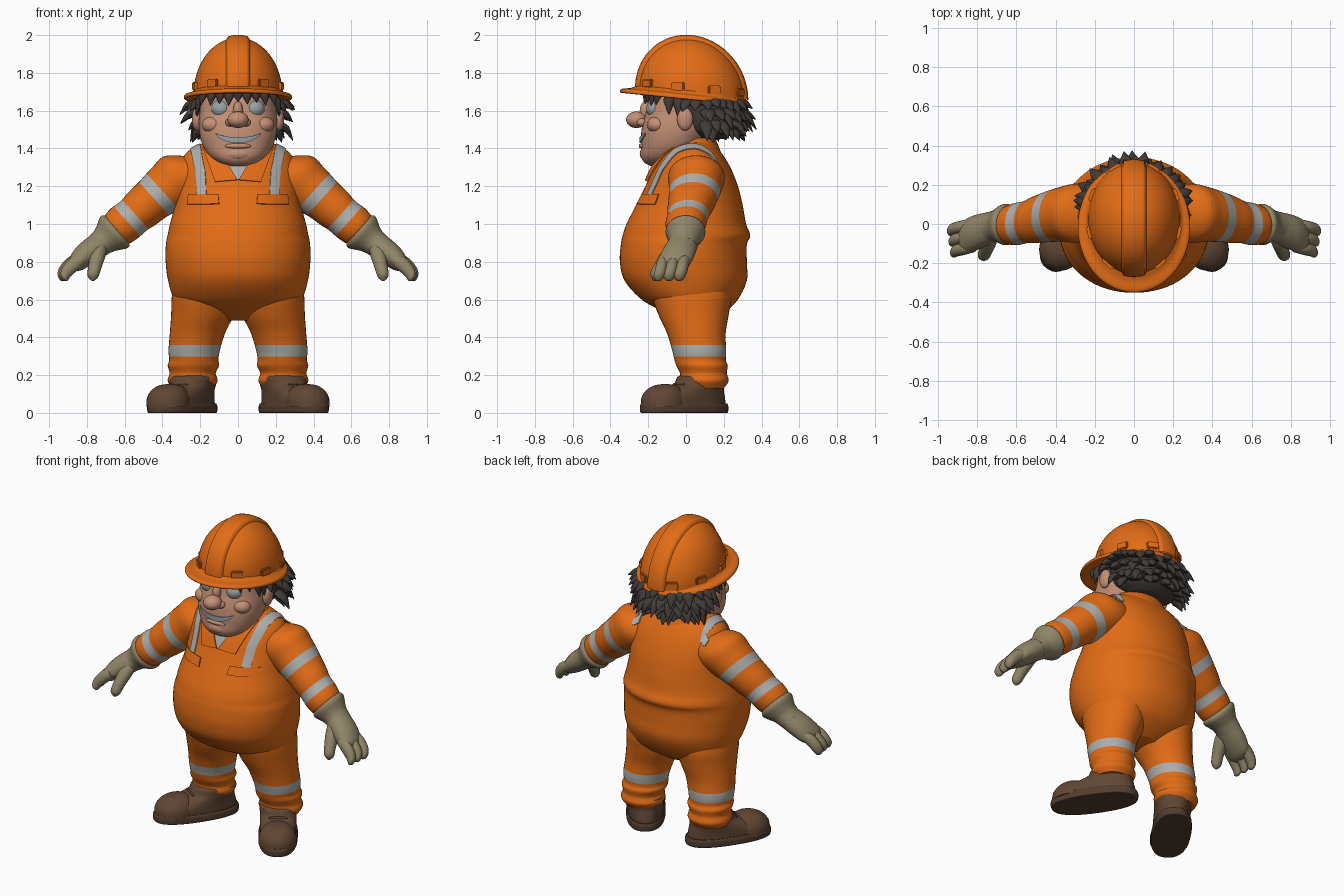
import bpy, bmesh, math, random
from mathutils import Vector, Matrix
from mathutils.bvhtree import BVHTree

if "Cube" in bpy.data.objects:
    bpy.data.objects.remove(bpy.data.objects["Cube"])
random.seed(4)
Y, Z = Vector((0, 1, 0)), Vector((0, 0, 1))
SIDES = ((1, "left"), (-1, "right"))


def material(name, *rgb):
    m = bpy.data.materials.new(name)
    m.use_nodes = True
    m.diffuse_color = (*rgb, 1)
    m.node_tree.nodes["Principled BSDF"].inputs["Base Color"].default_value = (*rgb, 1)
    return m


orange = material("work orange", .76, .15, .008)
silver = material("reflective grey", .42, .42, .41)
skin = material("skin", .56, .28, .18)
hair_mat = material("dark hair", .055, .045, .04)
glove_mat = material("khaki glove", .28, .235, .14)
boot_mat = material("brown leather", .12, .062, .034)
sole_mat = material("dark sole", .085, .047, .027)
glass = material("eye and teeth grey", .31, .36, .38)


def finish(name, bm, mats, rule=None):
    """Turn a bmesh into a smooth object, colouring faces by a rule."""
    bmesh.ops.recalc_face_normals(bm, faces=bm.faces)
    for f in bm.faces:
        f.smooth = True
        f.material_index = rule(f.calc_center_median()) if rule else 0
    mesh = bpy.data.meshes.new(name)
    bm.to_mesh(mesh)
    bm.free()
    mesh.set_sharp_from_angle(angle=math.radians(50))
    for m in mats:
        mesh.materials.append(m)
    obj = bpy.data.objects.new(name, mesh)
    bpy.context.scene.collection.objects.link(obj)
    return obj


def surface(name, f, nu, nv, mats, rule=None, wrap=True, thick=0):
    """Grid of points f(u, v); wrapped ones are closed tubes with caps."""
    bm = bmesh.new()
    div = nu if wrap else nu - 1
    rows = [[bm.verts.new(f(i / div, j / (nv - 1))) for i in range(nu)] for j in range(nv)]
    for a, b in zip(rows, rows[1:]):
        for i in range(div):
            k = (i + 1) % nu
            bm.faces.new((a[i], a[k], b[k], b[i]))
    if wrap:
        bm.faces.new(rows[0])
        bm.faces.new(rows[-1])
    if thick:
        bmesh.ops.recalc_face_normals(bm, faces=bm.faces)
        bmesh.ops.solidify(bm, geom=bm.faces[:], thickness=thick)
    return finish(name, bm, mats, rule)


def loft(name, secs, mats, axis=Z, side=None, s=1, n=40, nv=48, power=2, shear=0, rule=None):
    """Smooth tube through sections (x, y, z, side radius, other radius)."""
    axis = Vector(axis).normalized()
    side = Vector(side).normalized() if side else Y.cross(axis).normalized()
    other = axis.cross(side)
    secs = [Vector(c) for c in secs]

    def f(u, v):
        t = v * (len(secs) - 1)
        i = min(int(t), len(secs) - 2)
        t -= i
        b, c = secs[i], secs[i + 1]
        a, d = secs[max(i - 1, 0)], secs[min(i + 2, len(secs) - 1)]
        q = b + (c - a) * (t / 2) + (2 * a - 5 * b + 4 * c - d) * (t * t / 2) \
            + (3 * b - a - 3 * c + d) * (t ** 3 / 2)
        co, si = math.cos(u * math.tau), math.sin(u * math.tau)
        ca = math.copysign(abs(co) ** (2 / power), co) * max(q[3], .001)
        sa = math.copysign(abs(si) ** (2 / power), si) * max(q[4], .001)
        p = Vector(q[:3]) + side * ca + other * sa
        return (s * p.x, p.y, p.z + shear * p.y)
    return surface(name, f, n, nv, mats, rule)


def ball(name, loc, radii, mat):
    bm = bmesh.new()
    bmesh.ops.create_uvsphere(bm, u_segments=28, v_segments=18, radius=1,
                              matrix=Matrix.LocRotScale(Vector(loc), None, Vector(radii)))
    return finish(name, bm, [mat])


def tree_of(*objs):
    bm = bmesh.new()
    for o in objs:
        bm.from_mesh(o.data)
    return BVHTree.FromBMesh(bm)


def drape(name, f, tree, mat, lift, ray=True, nu=10, nv=24):
    """Thin plate laid over a surface, from the front or at the nearest point."""
    def g(u, v):
        p = Vector(f(u, v))
        hit = tree.ray_cast(Vector((p.x, -2, p.z)), Y) if ray else (None,)
        if hit[0] is None:
            hit = tree.find_nearest(p)
        return hit[0] + (-Y if ray else hit[1]) * lift
    return surface(name, g, nu, nv, [mat], wrap=False, thick=.007)


def quad(s, a, b, c, d):
    """Bilinear patch in the front plane."""
    a, b, c, d = (Vector((s * x, 0, z)) for x, z in (a, b, c, d))
    return lambda u, v: a.lerp(b, u).lerp(d.lerp(c, u), v)


# Torso: height, half width, front, back
outline = [(.49, .1, -.04, .14), (.54, .25, -.13, .215), (.6, .335, -.235, .275),
           (.7, .37, -.325, .322), (.8, .383, -.35, .322), (.89, .382, -.345, .322),
           (.94, .373, -.335, .34), (1, .36, -.315, .318), (1.1, .335, -.265, .3),
           (1.2, .325, -.215, .275), (1.3, .31, -.17, .235), (1.38, .27, -.12, .185),
           (1.43, .18, -.07, .14), (1.45, .1, -.03, .11)]
torso = loft("overall_body", [(0, (f + b) / 2, z, w, (b - f) / 2) for z, w, f, b in outline],
             [orange], n=72, nv=90, power=2.1)

# Sleeves, with two bands across the arm direction
arm_dir = Vector((.74, 0, -.67))


def sleeve_band(c):
    p = arm_dir.dot((abs(c.x), c.y, c.z))
    return int(abs(p + .459) < .03 or abs(p + .272) < .03)


sleeve = [(.14, .05, 1.27, .11, .12), (.28, .055, 1.25, .15, .15), (.365, .05, 1.195, .137, .14),
          (.45, .035, 1.13, .118, .128), (.51, .02, 1.08, .112, .118), (.55, .01, 1.045, .104, .108),
          (.6, 0, 1.005, .106, .108), (.64, -.005, .97, .097, .097), (.65, -.005, .962, .07, .07)]
arms = [loft(side + "_sleeve", sleeve, [orange, silver], arm_dir, s=s, nv=72, rule=sleeve_band)
        for s, side in SIDES]
body = tree_of(torso, *arms)

# Trouser legs with a band above the ankle
leg = [(.24, .1, .13, .11, .1), (.24, .098, .17, .132, .128), (.24, .092, .21, .122, .124),
       (.236, .085, .25, .136, .136), (.234, .075, .28, .13, .136), (.232, .07, .33, .136, .143),
       (.215, .055, .42, .146, .155), (.188, .04, .52, .166, .186), (.176, .03, .62, .174, .21),
       (.17, .02, .72, .16, .2)]
toe_dir = Vector((.56, -.83, 0))
foot_side = Z.cross(toe_dir)
foot_mid = Vector((.295, -.01, 0))
for s, side in SIDES:
    loft(side + "_trouser_leg", leg, [orange, silver], s=s, nv=90,
         rule=lambda c: int(.297 < c.z < .355))

    # Boot: sole, upper, toe cap and laces
    def foot(*rows):
        return [(*(foot_mid + toe_dir * k + Z * z), w, l) for k, z, w, l in rows]
    loft(side + "_boot_sole", foot((0, 0, .105, .25), (0, .004, .115, .262), (0, .035, .116, .264),
         (0, .05, .11, .257)), [sole_mat], side=foot_side, s=s, nv=16, power=2.4)
    loft(side + "_boot_upper", foot((0, .045, .107, .25), (-.01, .08, .108, .235),
         (-.055, .12, .108, .18), (-.095, .15, .11, .14), (-.11, .19, .112, .128),
         (-.11, .2, .09, .1)), [boot_mat], side=foot_side, s=s, nv=30, power=2.3)
    loft(side + "_boot_toe", foot((.13, .03, .112, .125), (.13, .08, .11, .122),
         (.125, .12, .09, .1), (.12, .145, .055, .06), (.12, .153, .01, .01)),
         [boot_mat], side=foot_side, s=s, nv=24)
    for i in range(3):
        c = foot_mid + toe_dir * (.07 - .035 * i) + Z * (.133 + .017 * i)
        loft(f"{side}_boot_lace_{i + 1}", [(*(c + foot_side * k), r, r) for k, r in
             ((-.055, .004), (-.03, .009), (.03, .009), (.055, .004))],
             [sole_mat], foot_side, toe_dir, s, 10, 10)

    # Glove: flared cuff, palm, fingers and thumb
    loft(side + "_glove_cuff", [(.63, 0, .98, .08, .08), (.645, -.002, .967, .106, .102),
         (.66, -.003, .952, .108, .104), (.685, -.005, .93, .09, .09), (.71, -.01, .91, .075, .08),
         (.75, -.02, .88, .066, .08)], [glove_mat], arm_dir, s=s, nv=30)
    loft(side + "_palm", [(.69, -.005, .925, .068, .07), (.75, -.025, .88, .067, .084),
         (.81, -.045, .835, .062, .09), (.86, -.065, .79, .046, .085), (.885, -.07, .765, .02, .05)],
         [glove_mat], arm_dir, s=s, nv=30)
    for i in range(3):
        y = -.115 + .055 * i
        x = .008 * i
        loft(f"{side}_finger_{i + 1}", [(.82 + x, y, .82, .03, .03), (.865 + x, y - .01, .79, .037, .032),
             (.905 + x, y - .02, .75, .033, .031), (.922 + x, y - .03, .718, .026, .026),
             (.928 + x, y - .032, .705, .006, .006)], [glove_mat], arm_dir, s=s, n=18, nv=22)
    loft(side + "_thumb", [(.73, -.03, .9, .04, .04), (.742, -.085, .84, .042, .042),
         (.757, -.135, .775, .035, .035), (.768, -.163, .725, .029, .029),
         (.77, -.17, .7, .006, .006)], [glove_mat], (.1, -.45, -.85), s=s, n=20, nv=24)

    # Shoulder strap over the front, top and back
    route = [Vector(p) for p in ((.207, -.22, 1.165), (.212, -.16, 1.29), (.225, -.06, 1.39),
                                 (.235, .05, 1.43), (.245, .15, 1.39), (.25, .21, 1.33))]

    def strap(u, v):
        t = v * (len(route) - 1)
        i = min(int(t), len(route) - 2)
        p = route[i].lerp(route[i + 1], t - i)
        half = .033 if v < .6 else .033 - .06 * (v - .6)
        return (s * (p.x + half * (2 * u - 1)), p.y, p.z)
    drape(side + "_shoulder_strap", strap, body, silver, .006, ray=False, nu=8, nv=50)

    # Chest pocket flap and collar flap
    drape(side + "_pocket_flap", quad(s, (.105, 1.158), (.265, 1.158), (.27, 1.105), (.1, 1.108)),
          body, orange, .012)
    drape(side + "_collar_flap", quad(s, (.06, 1.33), (.19, 1.41), (.122, 1.225), (.004, 1.235)),
          body, orange, .018)

drape("undershirt", quad(1, (-.08, 1.34), (.08, 1.34), (.005, 1.235), (-.005, 1.235)), body, silver, .008)
loft("collar_band", [(0, .035, 1.38, .2, .15), (0, .035, 1.43, .175, .13), (0, .04, 1.455, .15, .11),
                     (0, .04, 1.45, .12, .09)], [orange], nv=14)
loft("neck", [(0, .02, 1.3, .12, .11), (0, .03, 1.5, .13, .12)], [skin], nv=6)

# Head: height, half width, front, back
face = [(1.308, .045, -.19, -.1), (1.325, .1, -.22, -.04), (1.36, .15, -.238, .03),
        (1.41, .184, -.238, .08), (1.47, .202, -.238, .12), (1.53, .207, -.23, .15),
        (1.59, .203, -.212, .16), (1.65, .197, -.2, .16), (1.72, .18, -.18, .15)]
head = loft("head", [(0, (f + b) / 2, z, w, (b - f) / 2) for z, w, f, b in face],
            [skin], n=64, nv=50, power=2.25)
ball("nose", (0, -.262, 1.552), (.056, .055, .044), skin)
ball("nose_bridge", (0, -.215, 1.6), (.026, .03, .05), skin)
ball("lower_lip", (0, -.226, 1.413), (.07, .024, .016), skin)
ball("chin", (0, -.195, 1.372), (.085, .05, .042), skin)


def smile(u, v):
    x = .122 * (2 * v - 1)
    k = 1 - (x / .122) ** 2
    return (x, 0, 1.48 - .022 * k - u * .03 * math.sqrt(max(k, .002)))


drape("smile", smile, tree_of(head), glass, .009)
for s, side in SIDES:
    ball(side + "_eye", (s * .088, -.158, 1.61), (.054, .052, .05), glass)
    ball(side + "_cheek", (s * .13, -.155, 1.525), (.062, .052, .045), skin)
    ball(side + "_ear", (s * .218, -.005, 1.555), (.026, .042, .06), skin)
    ball(side + "_nostril", (s * .043, -.235, 1.538), (.024, .026, .022), skin)

# Hair: a mass at the back, ringed by pointed tufts
loft("hair_mass", [(0, .12, 1.45, .12, .08), (0, .11, 1.5, .2, .15), (0, .095, 1.6, .222, .175),
                   (0, .08, 1.7, .222, .18)], [hair_mat], nv=20)


def tuft(name, base, out, length, drop, width):
    base, out = Vector(base), Vector(out).normalized()
    tip = base + out * length - Z * drop
    mid = base.lerp(tip, .5) + out * length * .15 + Z * drop * .1
    near = base.lerp(mid, .5)
    loft(name, [(*base, width * .8, .02), (*near, width, .022), (*mid, width * .8, .018),
                (*tip, .002, .002)], [hair_mat], tip - base, Z.cross(out), 1, 10, 9)


for row, (z, spread, count, length, drop) in enumerate(
        ((1.655, 112, 19, .1, .07), (1.6, 88, 17, .1, .09), (1.54, 82, 14, .08, .08), (1.5, 72, 11, .05, .06))):
    for i in range(count):
        a = math.radians(spread * (2 * i / (count - 1) - 1) + random.uniform(-4, 4))
        out = (math.sin(a), math.cos(a), 0)
        k = random.uniform(.75, 1.2)
        tuft(f"hair_tuft_{row + 1}_{i + 1}", (.2 * out[0], .09 + .165 * out[1], z), out,
             length * k, drop * random.uniform(.5, 1.3), .036)
for i in range(9):
    x = -.18 + .045 * i
    tuft(f"fringe_{i + 1}", (x, -.2 + 1.8 * x * x, 1.7), (x, -.2, 0), .022, random.uniform(.045, .075), .03)
for s, side in SIDES:
    for i in range(2):
        tuft(f"{side}_sideburn_{i + 1}", (s * .195, -.09 + .05 * i, 1.67), (s, 0, 0), .025, .09 + .02 * i, .03)

# Hard hat: dome, raised centre ridge, brim and lugs, all leaning back
LEAN = -.1
HX, HY, HZ, CY, CZ = .235, .285, .298, .03, 1.69


def dome(u, v):
    a, h = u * math.tau, v * math.pi * .497
    y = CY + HY * math.sin(a) * math.cos(h)
    return (HX * math.cos(a) * math.cos(h), y, CZ + HZ * math.sin(h) + LEAN * y)


def ridge(u, v):
    x = .066 * (2 * u - 1)
    k = math.sqrt(1 - (x / HX) ** 2)
    lift = -.005 + .02 * min(1, 5 * (1 - abs(2 * u - 1)))
    y = CY + (HY + lift) * k * math.cos(v * math.pi)
    return (x, y, CZ + (HZ + lift) * k * math.sin(v * math.pi) + LEAN * y)


surface("hat_dome", dome, 64, 28, [orange])
surface("hat_ridge", ridge, 21, 48, [orange], wrap=False)
loft("hat_brim", [(0, 0, 1.668, .23, .27), (0, -.012, 1.66, .278, .325), (0, -.015, 1.668, .287, .335),
                  (0, -.012, 1.682, .28, .326), (0, .01, 1.692, .25, .3), (0, .03, 1.71, .232, .28)],
     [orange], n=72, nv=26, shear=LEAN)
for i, deg in enumerate((-125, -55, -15, 25, 65, 115, 155, 195)):
    a = math.radians(deg)
    y = CY + (HY - .002) * math.sin(a)
    bm = bmesh.new()
    turn = math.atan2(math.sin(a) / HY, math.cos(a) / HX)
    place = Matrix.Translation((HX * math.cos(a), y, 1.725 + LEAN * y)) @ Matrix.Rotation(turn, 4, "Z")
    bmesh.ops.create_cube(bm, size=1, matrix=place @ Matrix.Diagonal((.022, .07, .045, 1)))
    bmesh.ops.bevel(bm, geom=bm.edges[:], offset=.006, segments=2, affect="EDGES")
    finish(f"hat_lug_{i + 1}", bm, [orange])
